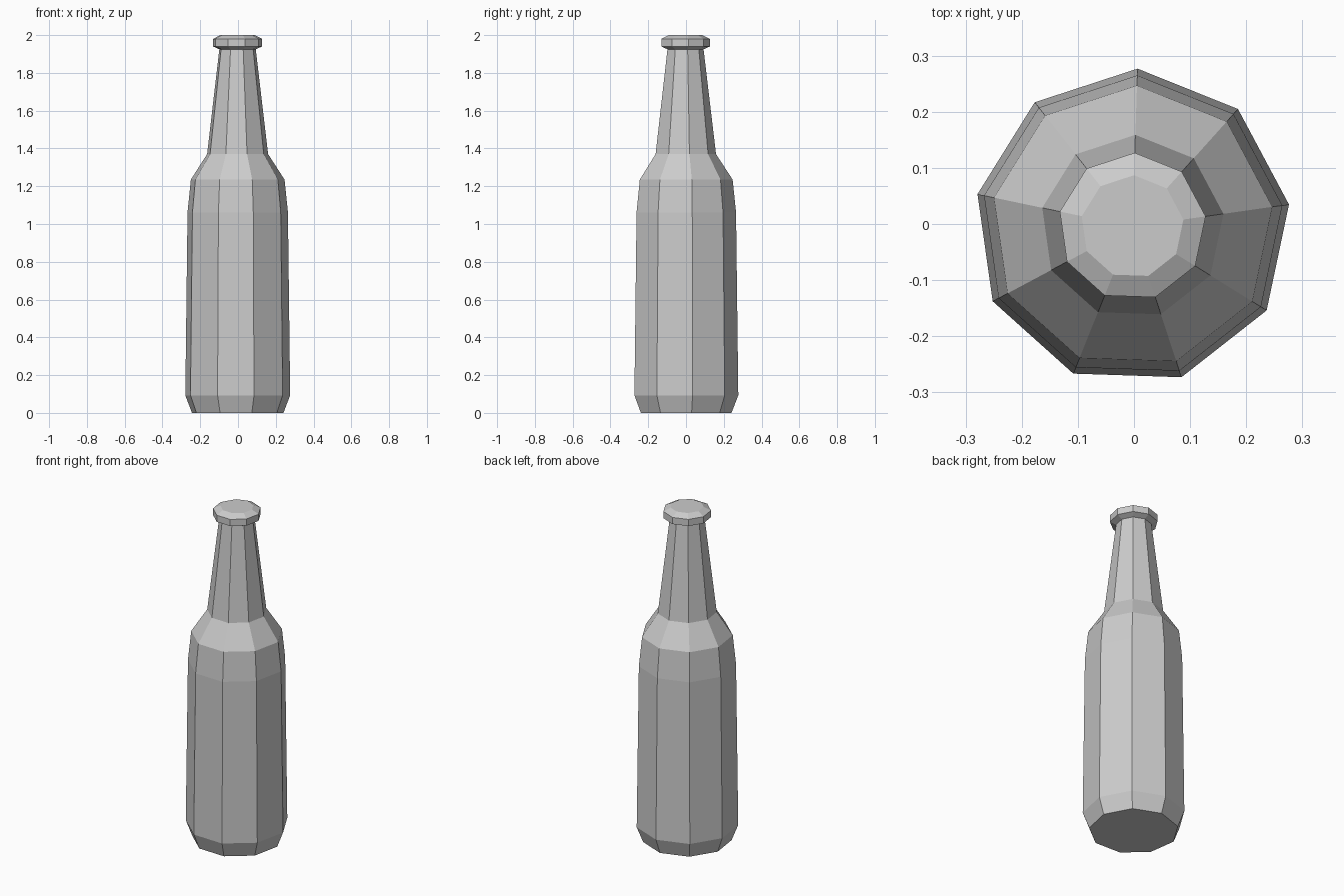
import bpy
import bmesh
from math import cos, sin, radians, tau

cube = bpy.data.objects.get("Cube")
if cube:
    bpy.data.objects.remove(cube, do_unlink=True)

SIDES = 9
TURN = radians(8.1)
CENTRE = (-0.003, -0.005)

# Bottle outline as (radius, height), from base to lip
PROFILE = [
    (0.246, 0.0),    # base
    (0.282, 0.093),  # widest ring
    (0.270, 1.062),  # top of the body
    (0.252, 1.235),  # shoulder
    (0.164, 1.37),   # foot of the neck
    (0.098, 1.925),  # top of the neck
    (0.132, 1.94),   # lip underside
    (0.132, 1.98),   # lip rim
    (0.092, 2.0),    # lip top
]

grey = bpy.data.materials.new("plain grey")
grey.use_nodes = True
colour = (0.6, 0.6, 0.6, 1)
grey.diffuse_color = colour
grey.node_tree.nodes["Principled BSDF"].inputs["Base Color"].default_value = colour


def lathe(name, profile, material):
    """Sweep an outline around the vertical axis and close both ends."""
    bm = bmesh.new()
    rings = []
    for radius, z in profile:
        angles = [TURN + tau * i / SIDES for i in range(SIDES)]
        rings.append([bm.verts.new((CENTRE[0] + radius * cos(a),
                                    CENTRE[1] + radius * sin(a), z)) for a in angles])
    for low, high in zip(rings, rings[1:]):
        for i in range(SIDES):
            j = (i + 1) % SIDES
            bm.faces.new((low[i], low[j], high[j], high[i]))
    bm.faces.new(rings[0][::-1])
    bm.faces.new(rings[-1])
    bmesh.ops.recalc_face_normals(bm, faces=bm.faces)
    mesh = bpy.data.meshes.new(name)
    bm.to_mesh(mesh)
    bm.free()
    mesh.materials.append(material)
    obj = bpy.data.objects.new(name, mesh)
    bpy.context.collection.objects.link(obj)
    return obj


lathe("bottle", PROFILE, grey)
